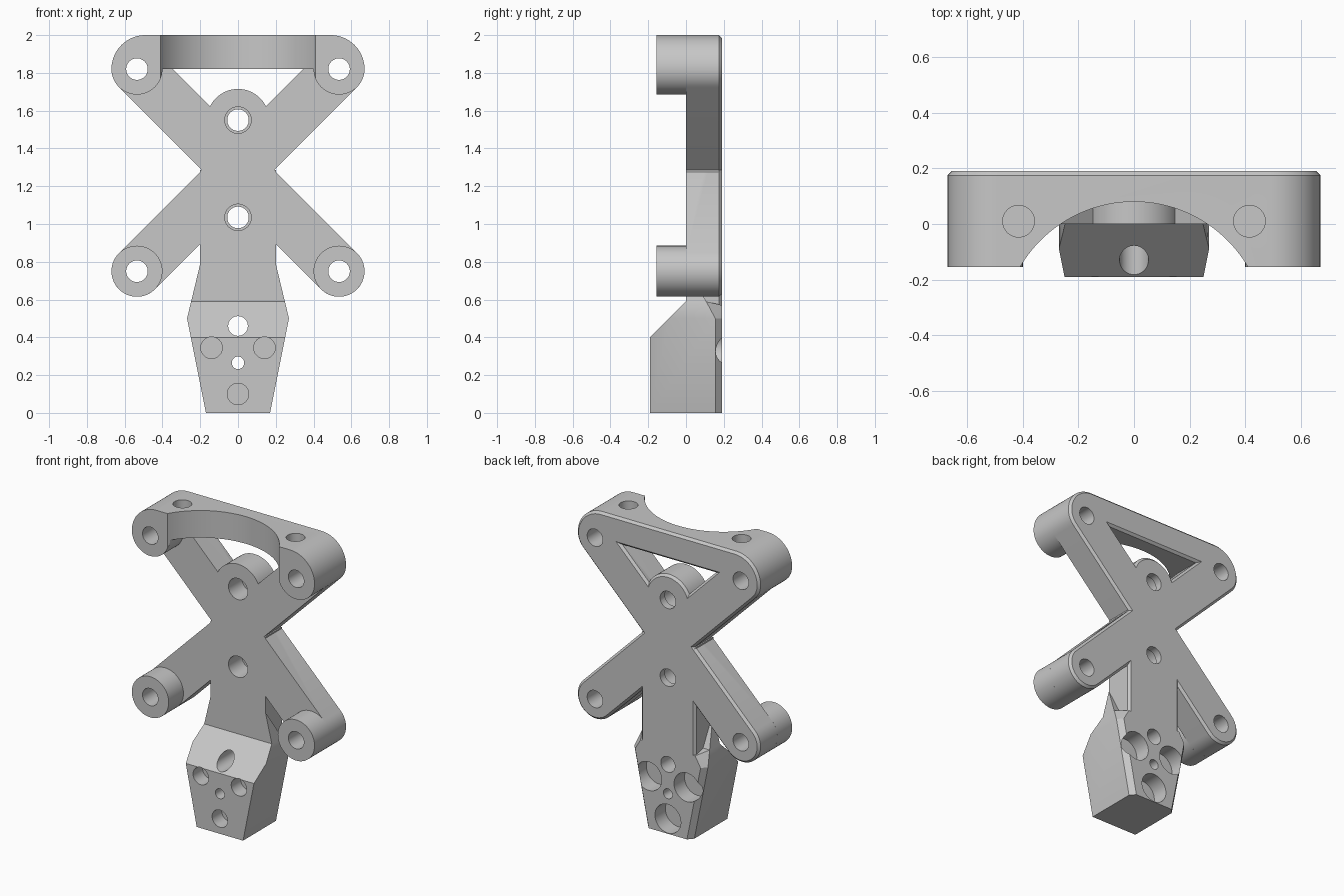
import bpy, bmesh
from math import sin, cos, pi, radians
from mathutils import Matrix

if "Cube" in bpy.data.objects:
    bpy.data.objects.remove(bpy.data.objects["Cube"], do_unlink=True)

FRONT, BACK, CHAMFER = -0.155, 0.19, 0.015
BOSS_X, HIGH, LOW, ARM_R = 0.535, 1.82, 0.75, 0.135
CROSS = (HIGH + LOW) / 2

grey = bpy.data.materials.new("plain grey")
grey.use_nodes = True
grey.diffuse_color = (0.57, 0.57, 0.57, 1)
grey.node_tree.nodes["Principled BSDF"].inputs["Base Color"].default_value = grey.diffuse_color


def make(name, bm):
    bmesh.ops.recalc_face_normals(bm, faces=bm.faces)
    mesh = bpy.data.meshes.new(name)
    bm.to_mesh(mesh)
    bm.free()
    mesh.materials.append(grey)
    ob = bpy.data.objects.new(name, mesh)
    bpy.context.collection.objects.link(ob)
    return ob


def arc(x, z, r, start, end, n=24):
    angles = [radians(start + (end - start) * i / n) for i in range(n + 1)]
    return [(x + r * cos(a), z + r * sin(a)) for a in angles]


def circle(x, z, r):
    return arc(x, z, r, 0, 360, 64)[:-1]


def prism(name, outline, y0, y1, chamfer=0):
    """Extrude an x-z outline along y, with an optional chamfer on the back rim."""
    bm = bmesh.new()
    face = bm.faces.new([bm.verts.new((x, y0, z)) for x, z in outline])
    out = bmesh.ops.extrude_face_region(bm, geom=[face])["geom"]
    bmesh.ops.translate(bm, vec=(0, y1 - y0, 0),
                        verts=[g for g in out if isinstance(g, bmesh.types.BMVert)])
    if chamfer:
        rim = [e for e in bm.edges if all(abs(v.co.y - y1) < 1e-5 for v in e.verts)]
        bmesh.ops.bevel(bm, geom=rim, offset=chamfer, segments=1, affect='EDGES')
    return make(name, bm)


def mirrored_hull(name, points):
    """Convex solid through the points and their mirror images in x."""
    bm = bmesh.new()
    for x, y, z in points:
        for s in (1, -1):
            bm.verts.new((s * x, y, z))
    bmesh.ops.convex_hull(bm, input=bm.verts)
    bmesh.ops.dissolve_limit(bm, angle_limit=radians(1), verts=bm.verts, edges=bm.edges)
    return make(name, bm)


def add_hole(bm, x, z, steps, n=48):
    """Add a turned cutter along y from (y, radius) steps."""
    turns = [2 * pi * (i + 0.5) / n for i in range(n)]
    rings = [[bm.verts.new((x + r * cos(a), y, z + r * sin(a))) for a in turns]
             for y, r in steps]
    for a, b in zip(rings, rings[1:]):
        for i in range(n):
            j = (i + 1) % n
            bm.faces.new((a[i], a[j], b[j], b[i]))
    bm.faces.new(rings[0])
    bm.faces.new(rings[-1])


def cut(ob, cutter):
    mod = ob.modifiers.new("cut", 'BOOLEAN')
    mod.operation, mod.solver, mod.object = 'DIFFERENCE', 'MANIFOLD', cutter
    bpy.context.view_layer.update()
    mesh = bpy.data.meshes.new_from_object(
        ob.evaluated_get(bpy.context.evaluated_depsgraph_get()))
    ob.modifiers.clear()
    ob.data = mesh


parts = []

# Crossing arms with rounded ends
for side, name in ((1, "arm_rising_left"), (-1, "arm_rising_right")):
    tilt = 45 if side > 0 else 135
    outline = (arc(side * BOSS_X, HIGH, ARM_R, tilt - 90, tilt + 90)
               + arc(-side * BOSS_X, LOW, ARM_R, tilt + 90, tilt + 270))
    parts.append(prism(name, outline, 0, BACK, CHAMFER))

# Lower bosses
for side, label in ((1, "left"), (-1, "right")):
    parts.append(prism("lower_boss_" + label, circle(side * BOSS_X, LOW, ARM_R), FRONT, 0))

# Top bar, rounded above and running into a round boss at each end
outline = (arc(0.49, HIGH, 0.18, 0, 90) + arc(-0.49, HIGH, 0.18, 90, 180)
           + arc(-BOSS_X, HIGH, ARM_R, 180, 360)[1:]
           + arc(BOSS_X, HIGH, ARM_R, 180, 360)[:-1])
top_bar = prism("top_bar", outline, FRONT, BACK, CHAMFER)
parts.append(top_bar)

# Central hub and column
parts.append(prism("centre_hub", circle(0, 1.55, 0.165), 0, BACK, CHAMFER))
parts.append(prism("column", [(-0.2, 0.5), (0.2, 0.5), (0.2, CROSS), (-0.2, CROSS)],
                   0, BACK, CHAMFER))

# Lower block with a sloping shoulder, and the flare joining it to the column
parts.append(mirrored_hull("lower_block", [
    (0.17, -BACK, 0), (0.17, 0.155, 0), (0.14, BACK, 0), (0.25, -BACK, 0.4),
    (0.27, -0.09, 0.5), (0.27, 0.155, 0.5), (0.24, BACK, 0.5),
    (0.248, 0, 0.59), (0.248, 0.107, 0.59), (0.2, BACK, 0.57)]))
parts.append(mirrored_hull("flare", [
    (0.248, 0, 0.59), (0.248, 0.107, 0.59), (0.2, 0, 0.79), (0.2, 0.107, 0.59)]))

# Cutter for every drilled hole
bm = bmesh.new()
for s in (1, -1):
    for z in (HIGH, LOW):
        add_hole(bm, s * BOSS_X, z, [(-0.4, 0.057), (0.4, 0.057)])
for z in (1.55, 1.035):
    add_hole(bm, 0, z, [(-0.4, 0.07), (0.14, 0.07), (0.14, 0.057), (0.4, 0.057)])
for z, r in ((0.46, 0.052), (0.265, 0.033)):
    add_hole(bm, 0, z, [(-0.4, r), (0.4, r)])
for x, z in ((-0.14, 0.345), (0.14, 0.345), (0, 0.1)):
    add_hole(bm, x, z, [(-0.4, 0.057), (-0.09, 0.057)])
    add_hole(bm, x, z, [(0.08, 0.095), (0.4, 0.095)])
for s in (1, -1):
    bmesh.ops.create_cone(bm, cap_ends=True, segments=48, radius1=0.057, radius2=0.057,
                          depth=0.3, matrix=Matrix.Translation((s * 0.415, 0.01, 2)))
holes = make("hole_cutter", bm)

# Cutter for the curved recess in the top bar
bm = bmesh.new()
bmesh.ops.create_cone(bm, cap_ends=True, segments=128, radius1=0.475, radius2=0.475,
                      depth=1, matrix=Matrix.Translation((0, -0.395, 1.9)))
recess = make("recess_cutter", bm)

cut(top_bar, recess)
for ob in parts:
    cut(ob, holes)
for ob in (holes, recess):
    bpy.data.objects.remove(ob, do_unlink=True)

# Smooth the round walls, keep edges sharp
bpy.ops.object.select_all(action='DESELECT')
for ob in parts:
    ob.select_set(True)
bpy.context.view_layer.objects.active = parts[0]
bpy.ops.object.shade_smooth_by_angle(angle=radians(30))
